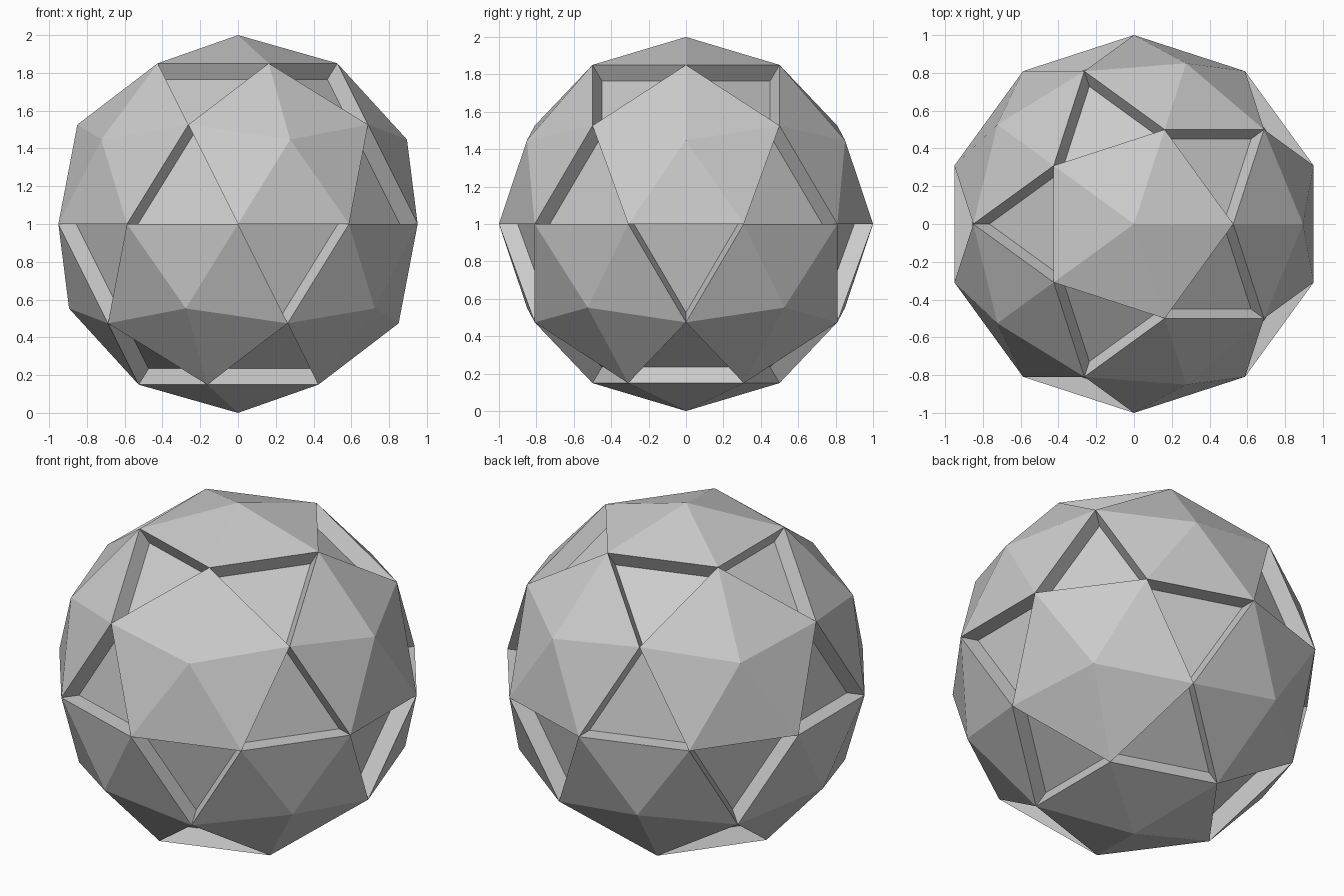
import bpy, bmesh
from mathutils import Vector

cube = bpy.data.objects.get("Cube")
if cube:
    bpy.data.objects.remove(cube, do_unlink=True)

RECESS_SCALE = 0.9  # triangle floors sit at this fraction of the radius

# Single grey material
grey = bpy.data.materials.new("light_grey")
grey.use_nodes = True
grey.diffuse_color = (0.6, 0.6, 0.6, 1)
grey.node_tree.nodes["Principled BSDF"].inputs["Base Color"].default_value = (0.6, 0.6, 0.6, 1)

# Faceted ball: twelve five-sided pyramids with triangles between them
bm = bmesh.new()
bmesh.ops.create_icosphere(bm, subdivisions=2, radius=1.0)

# Triangles touching no pyramid tip are sunk towards the centre
triangles = [f for f in bm.faces if all(len(v.link_edges) == 6 for v in f.verts)]
floors = bmesh.ops.extrude_discrete_faces(bm, faces=triangles)["faces"]
for face in floors:
    for v in face.verts:
        v.co *= RECESS_SCALE

# Stand the ball on the ground
bmesh.ops.translate(bm, verts=bm.verts, vec=Vector((0, 0, 1)))
bmesh.ops.recalc_face_normals(bm, faces=bm.faces)

mesh = bpy.data.meshes.new("faceted_ball")
bm.to_mesh(mesh)
bm.free()
mesh.materials.append(grey)
ball = bpy.data.objects.new("faceted_ball", mesh)
bpy.context.collection.objects.link(ball)
